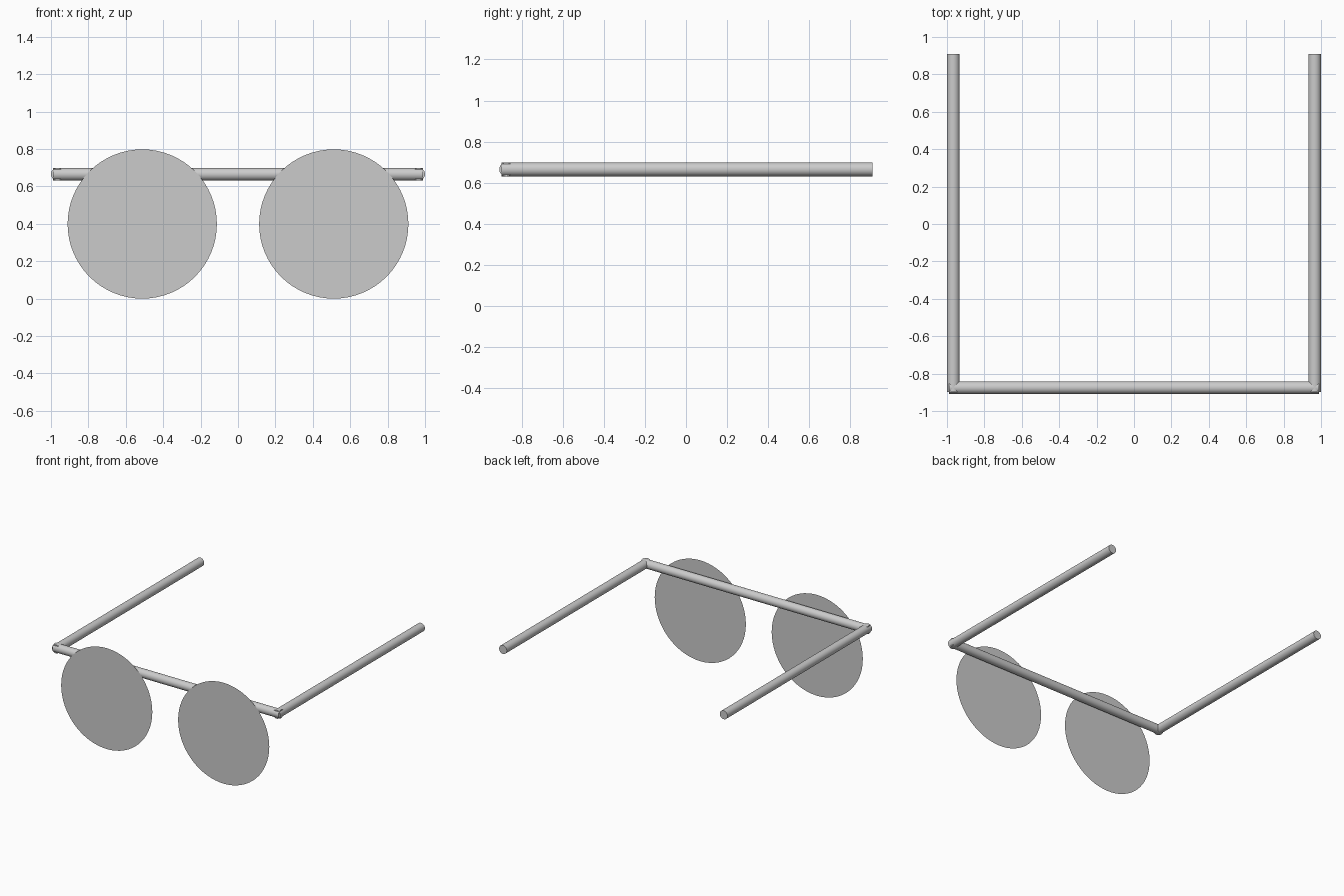
import bpy
from math import pi

if "Cube" in bpy.data.objects:
    bpy.data.objects.remove(bpy.data.objects["Cube"])

R, Z = 0.034, 0.665          # tube radius and height
SIDE, FRONT = 0.966, -0.875  # tube centre lines


def mirror_x(ob):
    # bake transforms, then mirror across the centre line
    bpy.ops.object.transform_apply(location=True, rotation=True, scale=True)
    mod = ob.modifiers.new("Mirror", 'MIRROR')
    mod.use_axis[0] = True
    mod.use_mirror_merge = False
    return ob


def rod(name, length, loc, rot):
    bpy.ops.mesh.primitive_cylinder_add(vertices=32, radius=R, depth=length,
                                        location=loc, rotation=rot)
    ob = bpy.context.object
    ob.name = name
    bpy.ops.object.shade_smooth_by_angle(angle=pi / 6)
    return mirror_x(ob)


# Brow bar: two mirrored halves meeting at the centre
bar_end = SIDE + 0.023
rod("brow_bar", bar_end, (bar_end / 2, FRONT, Z), (0, pi / 2, 0))

# Temple arms, crossing the bar ends
y0, y1 = FRONT - 0.023, 0.909
rod("temple_arm", y1 - y0, (SIDE, (y0 + y1) / 2, Z), (pi / 2, 0, 0))

# Flat round lenses touching the front of the bar
bpy.ops.mesh.primitive_circle_add(vertices=64, radius=0.399, fill_type='NGON',
                                  location=(0.512, FRONT - R - 0.001, 0.399),
                                  rotation=(pi / 2, 0, 0))
lens = bpy.context.object
lens.name = "lens"
mirror_x(lens)
